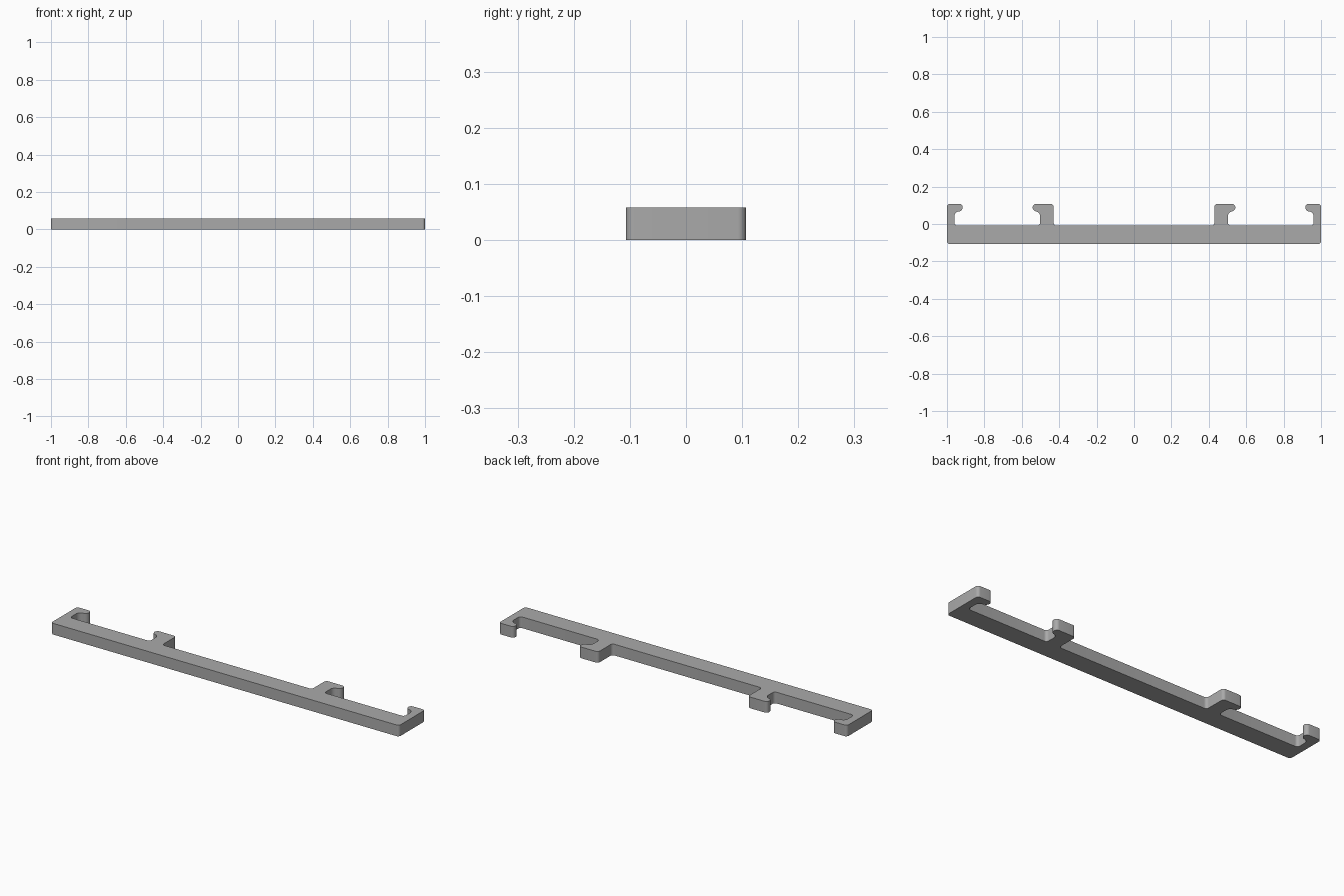
import bpy, bmesh
from mathutils import Vector

cube = bpy.data.objects.get("Cube")
if cube:
    bpy.data.objects.remove(cube, do_unlink=True)

HEIGHT = 0.058
FRONT, BAR, LIP, BACK = -0.107, -0.008, 0.067, 0.107

# Left half of the outline: x, y, corner radius
half = [
    (1.0, FRONT, 0.015), (1.0, BACK, 0.015),
    (0.916, BACK, 0.017), (0.916, LIP, 0.022),      # outer hook
    (0.96, LIP, 0.025), (0.96, BAR, 0.015),
    (0.502, BAR, 0.015), (0.502, LIP, 0.025),       # inner hook
    (0.542, LIP, 0.022), (0.542, BACK, 0.017),
    (0.43, BACK, 0.015), (0.43, BAR, 0.015),
]
outline = half + [(-x, y, r) for x, y, r in reversed(half)]


def rounded(corners, steps=8):
    """Replace each square corner with a quarter-circle arc."""
    points = []
    for i, (x, y, r) in enumerate(corners):
        p = Vector((x, y, 0))
        a = (Vector((*corners[i - 1][:2], 0)) - p).normalized()
        b = (Vector((*corners[(i + 1) % len(corners)][:2], 0)) - p).normalized()
        centre = p + (a + b) * r
        for s in range(steps + 1):
            points.append(centre + (-b).slerp(-a, s / steps) * r)
    return points


grey = bpy.data.materials.new("plain grey")
grey.use_nodes = True
colour = (0.4, 0.4, 0.4, 1)
grey.diffuse_color = colour
grey.node_tree.nodes["Principled BSDF"].inputs["Base Color"].default_value = colour

# Extrude the outline into the solid bar with its four hooks
bm = bmesh.new()
base = bm.faces.new([bm.verts.new(p) for p in rounded(outline)])
top = bmesh.ops.extrude_face_region(bm, geom=[base], use_keep_orig=True)["geom"]
bmesh.ops.translate(bm, vec=(0, 0, HEIGHT),
                    verts=[g for g in top if isinstance(g, bmesh.types.BMVert)])
bmesh.ops.recalc_face_normals(bm, faces=bm.faces)
mesh = bpy.data.meshes.new("hooked_bar")
bm.to_mesh(mesh)
bm.free()
mesh.materials.append(grey)

bar = bpy.data.objects.new("hooked_bar", mesh)
bpy.context.collection.objects.link(bar)
bpy.context.view_layer.objects.active = bar
bar.select_set(True)
bpy.ops.object.shade_smooth_by_angle()
